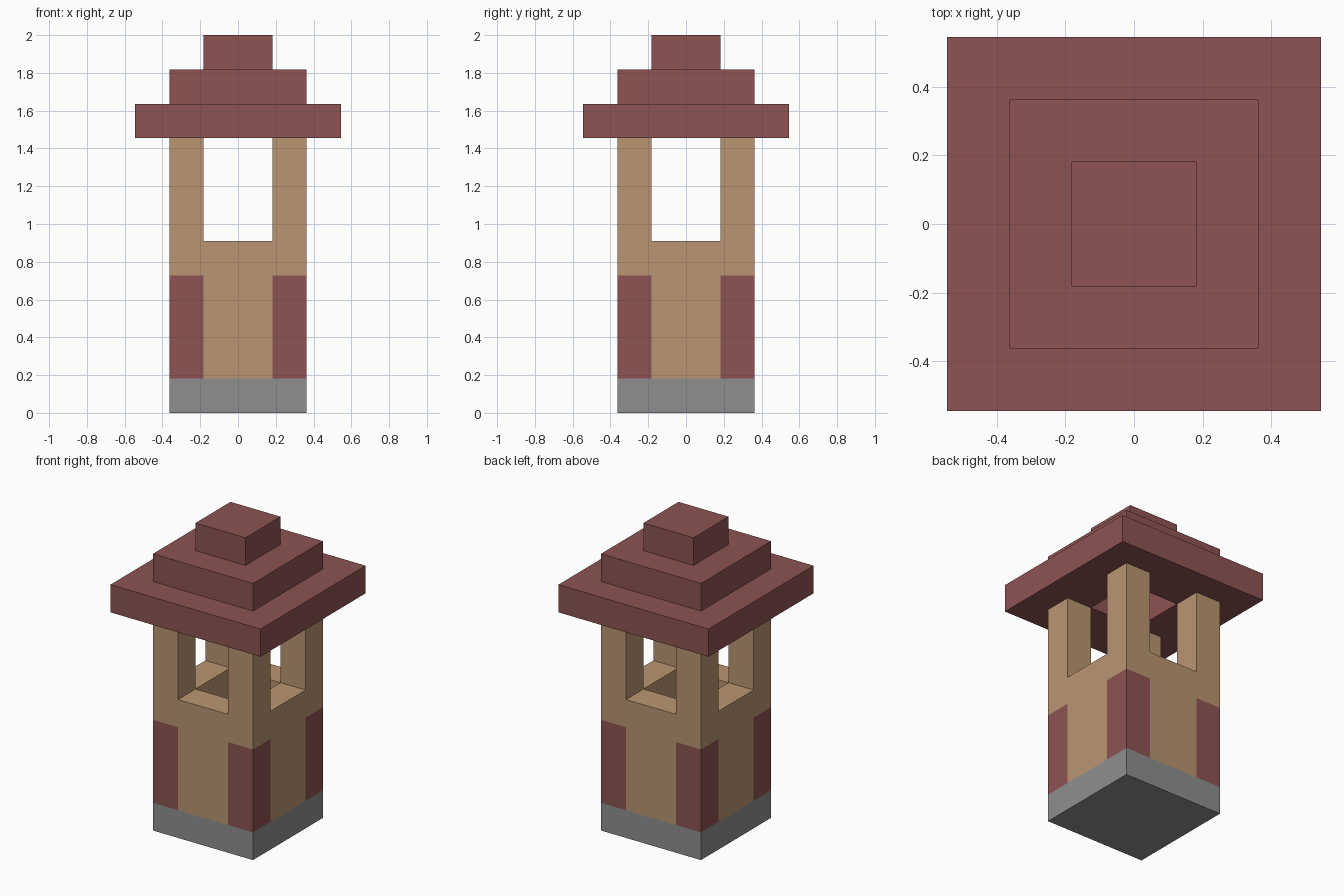
import bpy, bmesh

cube = bpy.data.objects.get("Cube")
if cube:
    bpy.data.objects.remove(cube, do_unlink=True)

U = 2 / 11  # building module: the tower is 11 modules tall


def material(name, rgb):
    m = bpy.data.materials.new(name)
    m.use_nodes = True
    col = (*rgb, 1)
    m.diffuse_color = col
    bsdf = next(n for n in m.node_tree.nodes if n.type == 'BSDF_PRINCIPLED')
    bsdf.inputs["Base Color"].default_value = col
    return m


RED = material("brick red", (0.266, 0.087, 0.084))
TAN = material("sandstone tan", (0.491, 0.305, 0.168))
GREY = material("stone grey", (0.275, 0.275, 0.275))


def make_object(name, bm, mat):
    bmesh.ops.recalc_face_normals(bm, faces=bm.faces)
    mesh = bpy.data.meshes.new(name)
    bm.to_mesh(mesh)
    bm.free()
    mesh.materials.append(mat)
    ob = bpy.data.objects.new(name, mesh)
    bpy.context.scene.collection.objects.link(ob)
    return ob


def box(name, x, y, z, mat):
    """Box from (min, max) ranges given in modules."""
    bm = bmesh.new()
    bmesh.ops.create_cube(bm, size=1)
    for v in bm.verts:
        v.co = [U * (lo + (c + 0.5) * (hi - lo))
                for c, (lo, hi) in zip(v.co, (x, y, z))]
    return make_object(name, bm, mat)


def square_ring(name, outer, inner, z, mat):
    """Square slab with a square hole, half-widths given in modules."""
    bm = bmesh.new()
    corners = [(-1, -1), (1, -1), (1, 1), (-1, 1)]
    loops = [[bm.verts.new((sx * r * U, sy * r * U, h * U)) for sx, sy in corners]
             for r, h in ((outer, z[0]), (outer, z[1]), (inner, z[1]), (inner, z[0]))]
    for a, b in zip(loops, loops[1:] + loops[:1]):
        for i in range(4):
            j = (i + 1) % 4
            bm.faces.new((a[i], a[j], b[j], b[i]))
    return make_object(name, bm, mat)


# Stone base
box("base", (-2, 2), (-2, 2), (0, 1), GREY)

# Corners: red quoin below, plain post above
spans = {"left": (1, 2), "right": (-2, -1)}
depths = {"front": (-2, -1), "back": (1, 2)}
for dname, y in depths.items():
    for sname, x in spans.items():
        box(f"{dname}_{sname}_quoin", x, y, (1, 4), RED)
        box(f"{dname}_{sname}_post", x, y, (4, 8), TAN)

# Low walls between the corners, leaving a hollow shaft and open windows
for dname, y in depths.items():
    box(f"{dname}_wall", (-1, 1), y, (1, 5), TAN)
for sname, x in spans.items():
    box(f"{sname}_wall", x, (-1, 1), (1, 5), TAN)

# Stepped roof, hollow inside and closed by the cap
square_ring("roof_eaves", 3, 1, (8, 9), RED)
square_ring("roof_middle_tier", 2, 1, (9, 10), RED)
box("roof_cap", (-1, 1), (-1, 1), (10, 11), RED)
